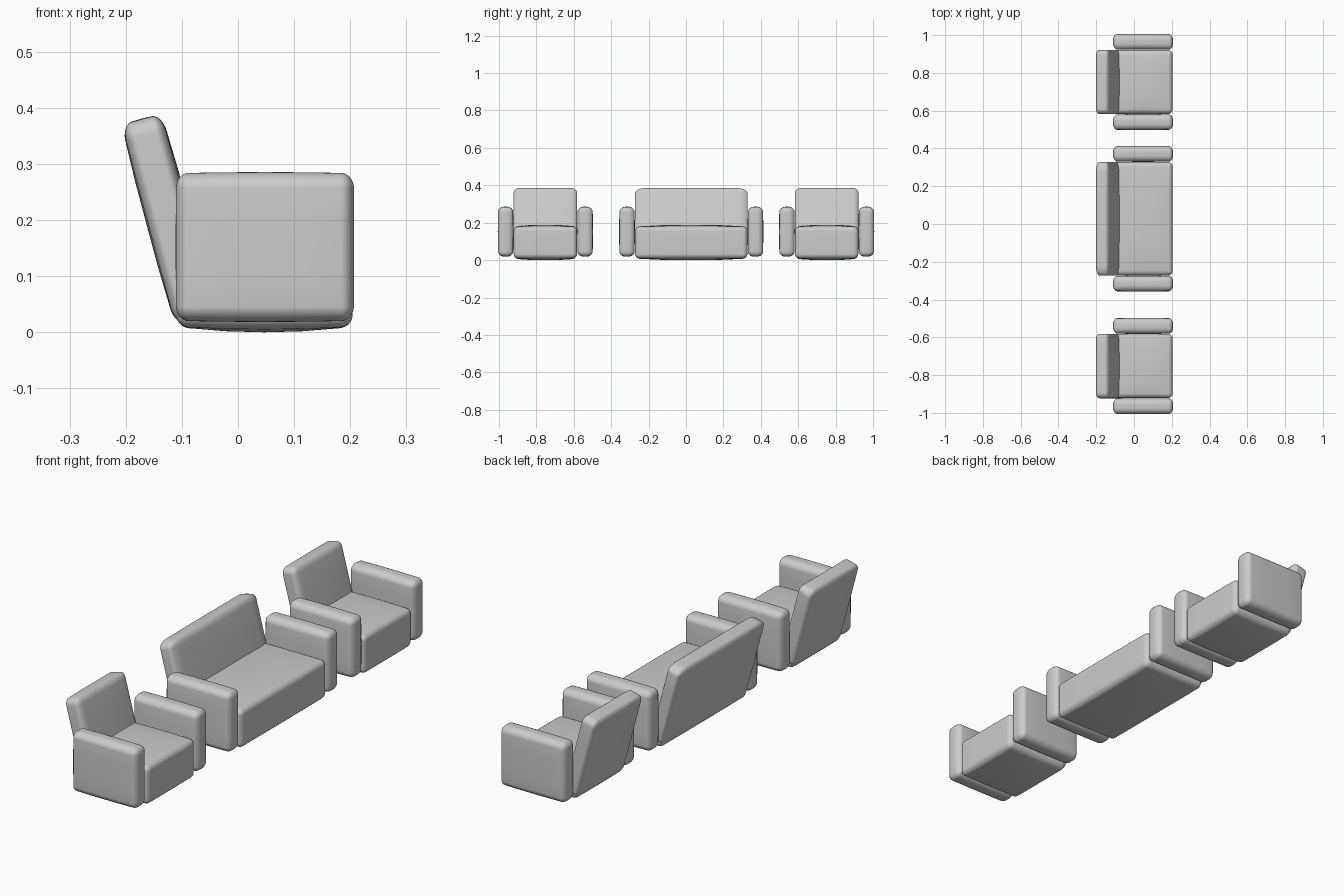
import bpy, bmesh, math
from mathutils import Vector

if "Cube" in bpy.data.objects:
    bpy.data.objects.remove(bpy.data.objects["Cube"])


def cushion(name, loc, size, radii, crown=(0, 0, 0), tilt=0):
    """Rounded box with its own radius per axis and softly crowned faces."""
    bm = bmesh.new()
    bmesh.ops.create_cube(bm, size=2)
    bmesh.ops.subdivide_edges(bm, edges=bm.edges[:], cuts=11, use_grid_fill=True)
    for v in bm.verts:
        t = v.co.copy()
        q = Vector([math.tan(max(0, abs(c) - 1 / 3) * 1.5 * math.pi / 4) for c in t])
        q.normalize()
        p = Vector((0, 0, 0))
        for i in range(3):
            inner = size[i] / 2 - radii[i] - crown[i]
            a = min(1, abs(t[i]) * 3) * inner + radii[i] * q[i]
            p[i] = math.copysign(a, t[i])
        # puff each face outwards, fading to nothing at its borders
        u = [p[i] / (size[i] / 2 - crown[i]) for i in range(3)]
        for i in range(3):
            j, k = (i + 1) % 3, (i + 2) % 3
            p[i] += crown[i] * u[i] * max(0, 1 - u[j] ** 2) * max(0, 1 - u[k] ** 4)
        v.co = p
    bmesh.ops.recalc_face_normals(bm, faces=bm.faces[:])
    for f in bm.faces:
        f.smooth = True
    me = bpy.data.meshes.new(name)
    bm.to_mesh(me)
    bm.free()
    ob = bpy.data.objects.new(name, me)
    ob.location = loc
    ob.rotation_euler = (0, tilt, 0)
    bpy.context.collection.objects.link(ob)
    return ob


def seating(name, y, seat_width, back_round):
    # seat block, domed on top and underneath
    seat = cushion(name + "_seat", (0.047, y, 0.094), (0.315, seat_width, 0.188),
                   (0.022, 0.025, 0.022), (0, 0, 0.010))
    # z crown runs along x only in effect: keep long seats evenly domed
    # leaning backrest
    cushion(name + "_backrest", (-0.124, y, 0.201), (0.080, seat_width + 0.003, 0.372),
            (0.017, back_round, 0.028), (0.004, 0, 0.002), math.radians(-15))
    # two arms
    for side, label in ((-1, "left"), (1, "right")):
        cushion(f"{name}_{label}_arm", (0.048, y + side * (seat_width / 2 + 0.0435), 0.152),
                (0.318, 0.084, 0.267), (0.022, 0.032, 0.026), (0.001, 0.002, 0.002))


# sofa in the middle, an armchair at each end
seating("sofa", 0.028, 0.600, 0.055)
for s, label in ((-1, "near"), (1, "far")):
    seating(f"{label}_armchair", s * 0.752, 0.338, 0.030)
